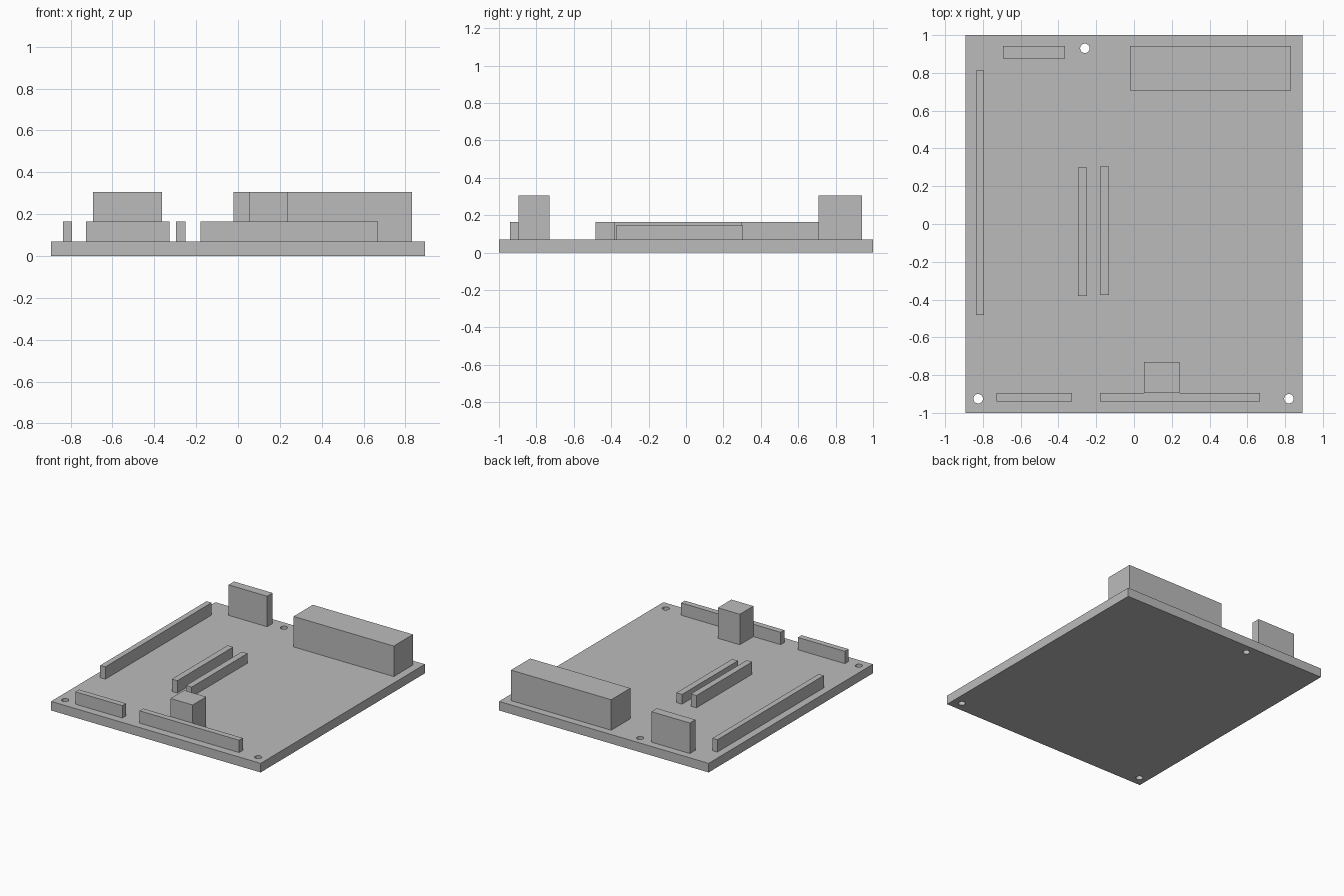
import bpy

cube = bpy.data.objects.get("Cube")
if cube:
    bpy.data.objects.remove(cube, do_unlink=True)

grey = bpy.data.materials.new("plain grey")
grey.use_nodes = True
colour = (0.5, 0.5, 0.5, 1)
grey.diffuse_color = colour
grey.node_tree.nodes["Principled BSDF"].inputs["Base Color"].default_value = colour

BOARD_TOP = 0.07
LOW, TALL = 0.165, 0.305


def block(name, x0, x1, y0, y1, z1, z0=BOARD_TOP):
    """Box given by its extents, resting on the board by default."""
    bpy.ops.mesh.primitive_cube_add(
        size=1, location=((x0 + x1) / 2, (y0 + y1) / 2, (z0 + z1) / 2))
    ob = bpy.context.object
    ob.name = name
    ob.scale = (x1 - x0, y1 - y0, z1 - z0)
    bpy.ops.object.transform_apply(location=False, rotation=False, scale=True)
    ob.data.materials.append(grey)
    return ob


def drill(target, x, y):
    """Cut a round mounting hole through the target."""
    bpy.ops.mesh.primitive_cylinder_add(
        vertices=32, radius=0.025, depth=0.4, location=(x, y, 0))
    cutter = bpy.context.object
    cutter.hide_render = True
    cutter.data.materials.append(grey)
    cut = target.modifiers.new("hole", 'BOOLEAN')
    cut.operation = 'DIFFERENCE'
    cut.solver = 'EXACT'
    cut.object = cutter
    bpy.context.view_layer.objects.active = target
    bpy.ops.object.modifier_apply(modifier=cut.name)
    bpy.data.objects.remove(cutter, do_unlink=True)


# Circuit board with three mounting holes
board = block("circuit_board", -0.893, 0.893, -1, 1, BOARD_TOP, 0)
for x, y in ((-0.825, -0.925), (0.82, -0.925), (-0.26, 0.93)):
    drill(board, x, y)

# Long narrow headers and sockets
block("side_header", -0.836, -0.793, -0.483, 0.812, LOW)
block("middle_socket_right", -0.297, -0.25, -0.382, 0.298, LOW)
block("middle_socket_left", -0.18, -0.132, -0.375, 0.305, 0.145)
block("front_header_right", -0.727, -0.327, -0.94, -0.895, LOW)
block("front_header_left", -0.18, 0.668, -0.94, -0.895, LOW)

# Tall connector housings
block("front_connector", 0.052, 0.24, -0.895, -0.73, TALL)
block("back_connector_right", -0.693, -0.364, 0.875, 0.942, TALL)
block("back_connector_left", -0.022, 0.832, 0.708, 0.942, TALL)
